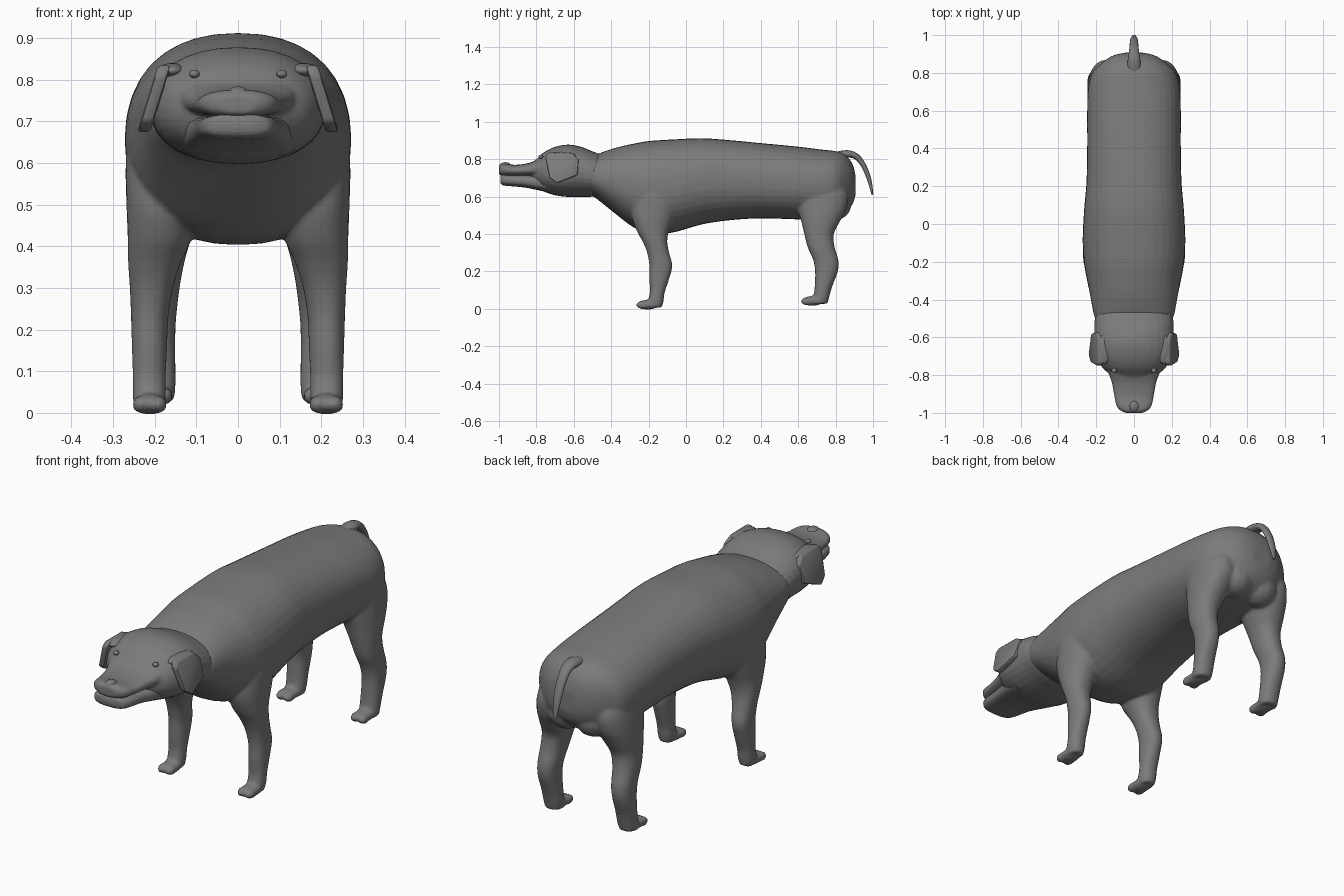
import bpy, bmesh, math
from mathutils import Vector

if "Cube" in bpy.data.objects:
    bpy.data.objects.remove(bpy.data.objects["Cube"])

fur = bpy.data.materials.new("grey_fur")
fur.diffuse_color = (0.2, 0.2, 0.2, 1)
fur.use_nodes = True
fur.node_tree.nodes["Principled BSDF"].inputs["Base Color"].default_value = fur.diffuse_color


def select(obs):
    bpy.ops.object.select_all(action='DESELECT')
    for o in obs:
        o.select_set(True)
    bpy.context.view_layer.objects.active = obs[0]


def finish(name, bm, angle=60):
    bmesh.ops.recalc_face_normals(bm, faces=bm.faces)
    me = bpy.data.meshes.new(name)
    bm.to_mesh(me)
    bm.free()
    ob = bpy.data.objects.new(name, me)
    bpy.context.collection.objects.link(ob)
    me.materials.append(fur)
    select([ob])
    bpy.ops.object.shade_smooth_by_angle(angle=math.radians(angle))
    return ob


def dense(rows, k=4):
    """Add in-between rows along a smooth spline."""
    out = []
    for i in range(len(rows) - 1):
        p = [rows[max(0, min(len(rows) - 1, j))] for j in range(i - 1, i + 3)]
        for s in range(k):
            t = s / k
            out.append(tuple(.5 * (2 * b + (c - a) * t + (2 * a - 5 * b + 4 * c - d) * t * t
                                   + (3 * b - a - 3 * c + d) * t ** 3) for a, b, c, d in zip(*p)))
    return out + [rows[-1]]


def loft(name, rings, n=16, e=2.0):
    """Skin a list of (centre, u axis, v axis) superellipse rings."""
    bm = bmesh.new()
    loops = []
    for c, u, v in rings:
        loop = []
        for i in range(n):
            a = 2 * math.pi * i / n
            co, si = math.cos(a), math.sin(a)
            p = (Vector(c) + Vector(u) * math.copysign(abs(co) ** (2 / e), co)
                 + Vector(v) * math.copysign(abs(si) ** (2 / e), si))
            loop.append(bm.verts.new(p))
        loops.append(loop)
    for a, b in zip(loops, loops[1:]):
        for i in range(n):
            bm.faces.new((a[i], a[(i + 1) % n], b[(i + 1) % n], b[i]))
    bm.faces.new(loops[0])
    bm.faces.new(loops[-1])
    return finish(name, bm)


def along_y(name, rows, n=32, e=2.0):
    # rows: y, half width, bottom z, top z
    return loft(name, [((0, y, (a + b) / 2), (w, 0, 0), (0, 0, (b - a) / 2))
                       for y, w, a, b in dense(rows)], n, e)


def along_z(name, rows, side, n=24, e=2.2):
    # rows: z, inner x, outer x, front y, back y
    return loft(name, [((side * (i + o) / 2, (f + b) / 2, z), ((o - i) / 2, 0, 0), (0, (b - f) / 2, 0))
                       for z, i, o, f, b in dense(rows)], n, e)


def ball(name, loc, size, seg=14):
    bm = bmesh.new()
    bmesh.ops.create_uvsphere(bm, u_segments=seg, v_segments=seg // 2 + 2, radius=1)
    for v in bm.verts:
        v.co = Vector(loc) + v.co * Vector(size)
    return finish(name, bm)


def fuse(name, obs, voxel, rounds):
    # merge overlapping parts into one continuous skin
    select(obs)
    bpy.ops.object.join()
    ob = bpy.context.object
    ob.name = name
    m = ob.modifiers.new("merge", 'REMESH')
    m.mode, m.voxel_size, m.use_smooth_shade = 'VOXEL', voxel, True
    s = ob.modifiers.new("soften", 'SMOOTH')
    s.factor, s.iterations = 0.5, rounds
    bpy.ops.object.modifier_apply(modifier=m.name)
    bpy.ops.object.modifier_apply(modifier=s.name)
    return ob


# torso
skin = [along_y("torso", [
    (-.52, .195, .61, .80), (-.48, .213, .59, .825), (-.38, .232, .51, .86), (-.28, .252, .435, .883),
    (-.2, .266, .41, .897), (-.08, .272, .406, .905), (.08, .264, .45, .912), (.22, .252, .472, .903),
    (.4, .248, .484, .886), (.6, .248, .478, .867), (.72, .243, .48, .852), (.80, .222, .49, .843),
    (.85, .175, .515, .825), (.89, .115, .56, .775), (.907, .05, .61, .71)], 36, 2.25)]

# legs
FRONT = [(.70, .10, .262, -.25, -.03), (.60, .10, .27, -.28, -.04), (.5, .10, .268, -.29, -.06),
         (.42, .112, .265, -.265, -.09), (.36, .137, .264, -.232, -.10), (.3, .156, .26, -.208, -.09),
         (.23, .167, .257, -.196, -.073), (.16, .17, .255, -.196, -.09), (.09, .173, .253, -.193, -.113),
         (.04, .173, .253, -.205, -.12), (.008, .178, .248, -.215, -.128)]
REAR = [(.72, .08, .20, .62, .81), (.62, .06, .232, .59, .865), (.54, .065, .243, .595, .86),
        (.47, .09, .247, .615, .825), (.4, .118, .247, .632, .79), (.33, .135, .248, .65, .795),
        (.26, .145, .247, .68, .815), (.2, .15, .246, .69, .812), (.12, .15, .244, .688, .782),
        (.06, .15, .242, .68, .765), (.027, .155, .24, .665, .757)]
for s in (-1, 1):
    skin += [along_z("front_leg", FRONT, s), along_z("rear_leg", REAR, s)]
    # haunch bulge under the rump
    skin.append(ball("haunch", (s * .07, .80, .56), (.09, .085, .085)))
    for x0, y0, z0 in ((.212, -.205, .022), (.198, .675, .042)):
        skin.append(ball("paw", (s * x0, y0, z0), (.042, .06, .026)))
        for k in (-1, 1):
            skin.append(ball("toe", (s * (x0 + k * .021), y0 - .03, z0 - .002), (.021, .032, .021)))
fuse("body_and_legs", skin, .008, 4)

# head: skull and upper muzzle in one skin, with the jaw tucked under the lip
skull = along_y("skull", [
    (-.44, .19, .62, .82), (-.50, .207, .60, .842), (-.56, .21, .598, .866), (-.63, .21, .598, .878),
    (-.70, .20, .607, .866), (-.755, .172, .625, .84), (-.79, .135, .645, .81), (-.83, .08, .67, .77)], 32, 2.2)
muzzle = along_y("upper_muzzle", [
    (-.70, .17, .69, .83), (-.78, .14, .703, .803), (-.84, .118, .708, .78), (-.91, .105, .71, .77),
    (-.96, .094, .71, .775), (-.985, .075, .712, .775), (-1.0, .045, .72, .765)], 24, 2.5)
fuse("head", [skull, muzzle], .006, 3)
along_y("lower_jaw", [
    (-.68, .15, .61, .72), (-.78, .125, .632, .717), (-.86, .106, .648, .717), (-.93, .096, .655, .717),
    (-.965, .087, .658, .717), (-.985, .072, .664, .717), (-.993, .045, .675, .712)], 28, 2.9)
ball("nose", (0, -.966, .764), (.028, .032, .02))

# eyes
for s in (-1, 1):
    ball("eye", (s * .105, -.776, .814), (.014, .014, .01), 10)

# floppy ears: a bevelled flap hinged at the top of the skull
EAR = [(-.752, .81), (-.738, .835), (-.61, .833), (-.573, .80), (-.58, .715), (-.69, .672), (-.73, .70)]
for s in (-1, 1):
    bm = bmesh.new()
    a, b = [[bm.verts.new((s * (.178 + (.835 - z) * .31 + t), y, z)) for y, z in EAR]
            for t in (-.017, .014)]
    bm.faces.new(a)
    bm.faces.new(b)
    for i in range(len(EAR)):
        j = (i + 1) % len(EAR)
        bm.faces.new((a[i], a[j], b[j], b[i]))
    bmesh.ops.recalc_face_normals(bm, faces=bm.faces)
    bmesh.ops.bevel(bm, geom=bm.edges[:], offset=.009, segments=2, affect='EDGES', profile=.5)
    finish("ear", bm, 40)
    # fold joining the ear to the skull
    ball("ear_root", (s * .158, -.665, .822), (.035, .08, .018))

# tail
PATH = [(.80, .815, .038), (.86, .828, .034), (.91, .815, .027), (.95, .765, .023), (.98, .69, .019), (.997, .61, .008)]
path = dense(PATH, 3)
rings = []
for i, (y, z, r) in enumerate(path):
    p, q = path[max(i - 1, 0)], path[min(i + 1, len(path) - 1)]
    d = Vector((0, q[0] - p[0], q[1] - p[1])).normalized()
    rings.append(((0, y, z), (r, 0, 0), Vector((0, -d.z, d.y)) * r * .6))
loft("tail", rings, 12)
